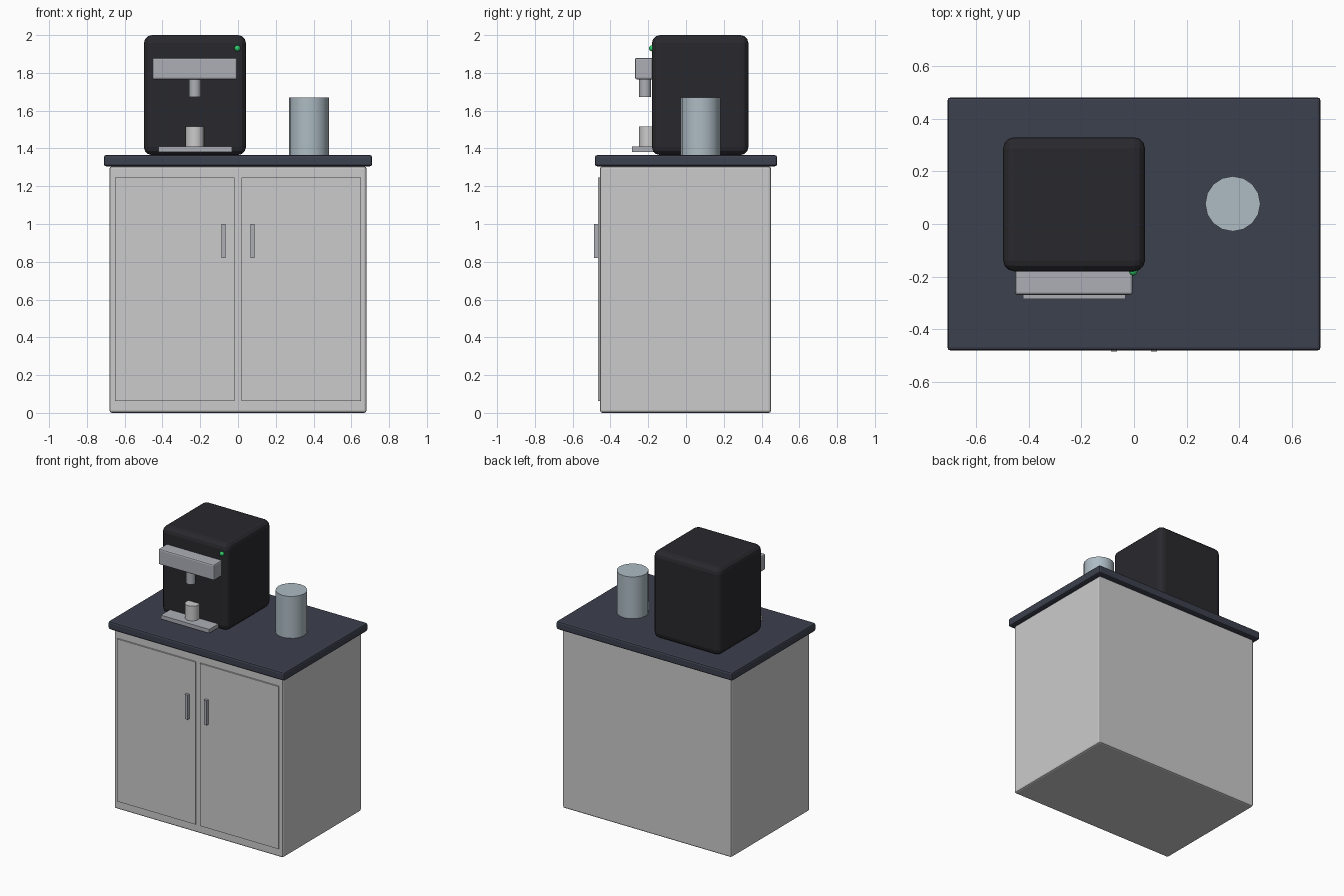
import bpy, math

if "Cube" in bpy.data.objects:
    bpy.data.objects.remove(bpy.data.objects["Cube"])


def material(name, rgb):
    m = bpy.data.materials.new(name)
    m.diffuse_color = (*rgb, 1)
    m.use_nodes = True
    m.node_tree.nodes["Principled BSDF"].inputs["Base Color"].default_value = m.diffuse_color
    return m


NAVY = material("navy_worktop", (0.045, 0.052, 0.075))
BLACK = material("black_casing", (0.022, 0.022, 0.027))
STEEL = material("steel", (0.42, 0.43, 0.47))
GLASS = material("pale_blue", (0.42, 0.50, 0.55))
GREEN = material("green_light", (0.03, 0.6, 0.15))


def box(name, x, y, z, mat=None, bevel=0, segments=2):
    """Box from (min, max) ranges on each axis, with optional rounded edges."""
    bpy.ops.mesh.primitive_cube_add(size=1, location=[sum(r) / 2 for r in (x, y, z)])
    o = bpy.context.object
    o.name = name
    o.scale = [r[1] - r[0] for r in (x, y, z)]
    bpy.ops.object.transform_apply(location=False, rotation=False, scale=True)
    if bevel:
        b = o.modifiers.new("rounded_edges", 'BEVEL')
        b.width = bevel
        b.segments = segments
    if mat:
        o.data.materials.append(mat)
    return o


def cylinder(name, x, y, z, radius, mat=None, sides=16):
    bpy.ops.mesh.primitive_cylinder_add(vertices=sides, radius=radius, depth=z[1] - z[0],
                                        location=(x, y, sum(z) / 2))
    o = bpy.context.object
    o.name = name
    bpy.ops.object.shade_smooth_by_angle(angle=math.radians(35))
    if mat:
        o.data.materials.append(mat)
    return o


# Cabinet and worktop
box("cabinet", (-0.68, 0.68), (-0.455, 0.45), (0, 1.305), bevel=0.012)
box("worktop", (-0.71, 0.71), (-0.482, 0.482), (1.305, 1.365), NAVY, bevel=0.012)

# Pair of doors with upright handles
for side, s in (("left", -1), ("right", 1)):
    box(f"{side}_door", sorted((s * 0.018, s * 0.65)), (-0.465, -0.445), (0.062, 1.245))
    box(f"{side}_handle", sorted((s * 0.065, s * 0.088)), (-0.486, -0.46), (0.82, 1.0), STEEL)

# Coffee machine: casing, brewing head, spout, tray, cup and light
box("machine_body", (-0.498, 0.042), (-0.18, 0.33), (1.365, 2.0), BLACK, bevel=0.042, segments=3)
box("brewing_head", (-0.453, -0.005), (-0.27, -0.15), (1.765, 1.88), STEEL, bevel=0.01)
cylinder("spout", -0.228, -0.216, (1.672, 1.77), 0.032, STEEL)
box("drip_tray", (-0.422, -0.033), (-0.285, -0.15), (1.382, 1.41), STEEL)
cylinder("cup", -0.228, -0.2, (1.41, 1.517), 0.049)
bpy.ops.mesh.primitive_uv_sphere_add(segments=16, ring_count=8, radius=0.016,
                                     location=(-0.003, -0.18, 1.93))
light = bpy.context.object
light.name = "indicator_light"
bpy.ops.object.shade_smooth()
light.data.materials.append(GREEN)

# Canister on the worktop
cylinder("canister", 0.376, 0.077, (1.365, 1.67), 0.105, GLASS)
